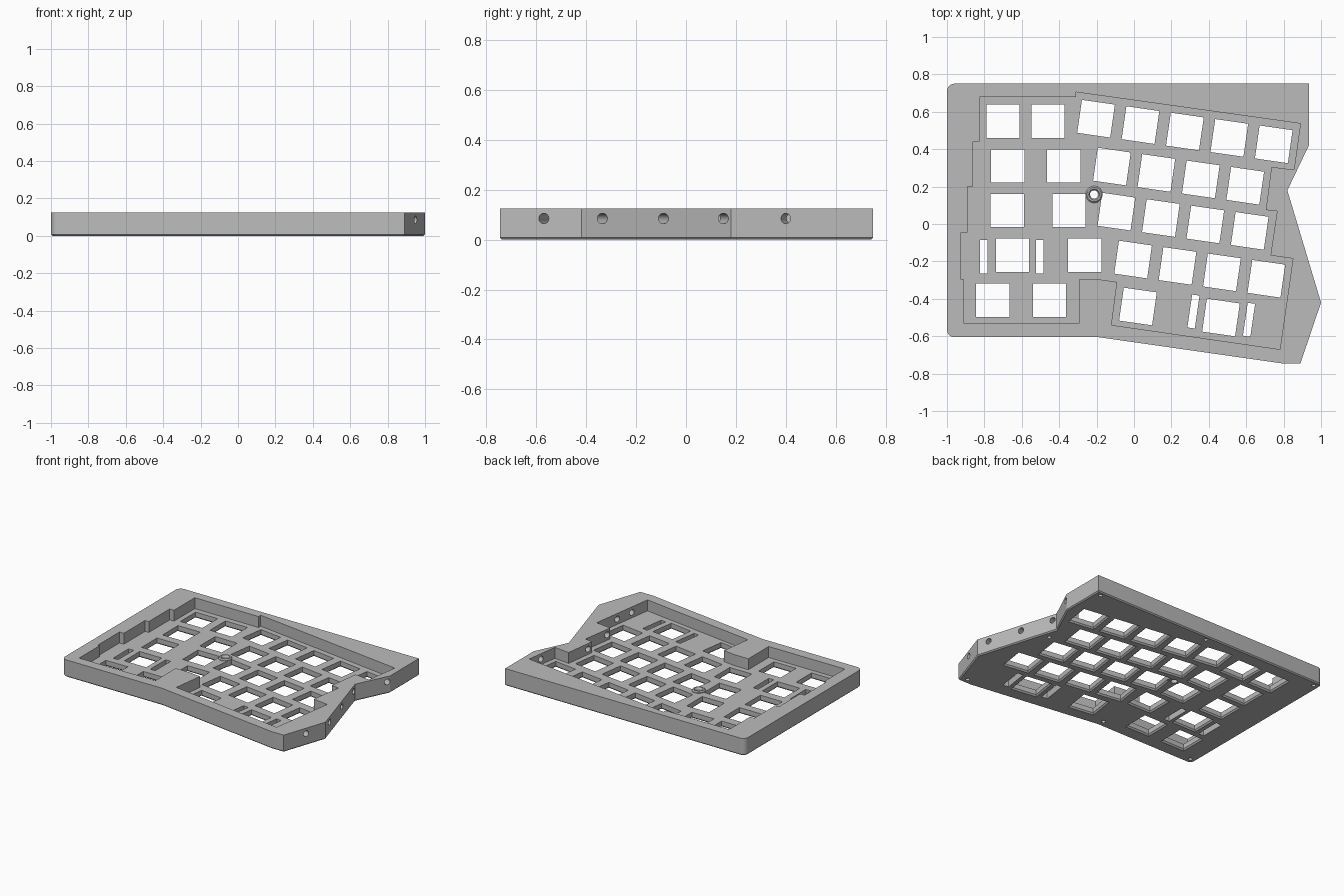
import bpy, bmesh
from math import radians, cos, sin
from mathutils import Vector, Matrix

HEIGHT, FLOOR, KEY, PITCH = 0.125, 0.045, 0.178, 0.24
TILT = radians(-8.2)

if "Cube" in bpy.data.objects:
    bpy.data.objects.remove(bpy.data.objects["Cube"])

grey = bpy.data.materials.new("case_grey")
grey.use_nodes = True
grey.diffuse_color = (0.5, 0.5, 0.5, 1)
grey.node_tree.nodes["Principled BSDF"].inputs["Base Color"].default_value = (0.5, 0.5, 0.5, 1)


def make(name, bm):
    bmesh.ops.recalc_face_normals(bm, faces=bm.faces)
    mesh = bpy.data.meshes.new(name)
    bm.to_mesh(mesh)
    bm.free()
    mesh.materials.append(grey)
    obj = bpy.data.objects.new(name, mesh)
    bpy.context.collection.objects.link(obj)
    return obj


def prism(bm, points, low, high):
    base = bm.faces.new([bm.verts.new((x, y, low)) for x, y in points])
    top = bmesh.ops.extrude_face_region(bm, geom=[base])["geom"]
    verts = [v for v in top if isinstance(v, bmesh.types.BMVert)]
    bmesh.ops.translate(bm, verts=verts, vec=(0, 0, high - low))


def loft(bm, rings):
    """Skin a stack of equal-length rings and cap both ends."""
    loops = [[bm.verts.new(p) for p in ring] for ring in rings]
    for a, b in zip(loops, loops[1:]):
        for i in range(len(a)):
            j = (i + 1) % len(a)
            bm.faces.new((a[i], a[j], b[j], b[i]))
    bm.faces.new(loops[0])
    bm.faces.new(loops[-1])


def opening(bm, x, y, angle, width=KEY):
    """Rectangular cutter, flared slightly at the underside."""
    turn = Matrix.Rotation(angle, 3, 'Z')
    rings = []
    for z, flare in ((-0.01, 0.02), (0.01, 0), (0.1, 0)):
        w, d = width / 2 + flare, KEY / 2 + flare
        if width < KEY:
            w, d = width / 2 + flare / 4, KEY / 2 + flare / 4
        rings.append([Vector((x, y, z)) + turn @ Vector((a * w, b * d, 0))
                      for a, b in ((-1, -1), (1, -1), (1, 1), (-1, 1))])
    loft(bm, rings)


def turned(bm, x, y, profile, sides=32):
    """Solid of revolution from (radius, height) pairs."""
    turns = [i * radians(360) / sides for i in range(sides)]
    loft(bm, [[(x + r * cos(t), y + r * sin(t), z) for t in turns] for r, z in profile])


def boolean(target, tool, operation):
    mod = target.modifiers.new(operation, 'BOOLEAN')
    mod.operation, mod.solver, mod.object = operation, 'EXACT', tool
    bpy.context.view_layer.objects.active = target
    bpy.ops.object.modifier_apply(modifier=mod.name)
    bpy.data.objects.remove(tool)


# Outer body with rounded left corners and a chamfered underside
outline = [(-1, 0.75), (-1, -0.605), (-0.19, -0.605), (0.79, -0.745), (0.89, -0.745),
           (1, -0.42), (0.82, 0.18), (0.935, 0.42), (0.935, 0.75)]
bm = bmesh.new()
prism(bm, outline, 0, HEIGHT)
corners = [e for e in bm.edges if all(v.co.x < -0.99 for v in e.verts)
           and abs(e.verts[0].co.z - e.verts[1].co.z) > 0.1]
bmesh.ops.bevel(bm, geom=corners, offset=0.04, segments=6, profile=0.5, affect='EDGES')
under = [e for e in bm.edges if all(v.co.z < 0.001 for v in e.verts)]
bmesh.ops.bevel(bm, geom=under, offset=0.008, segments=1, affect='EDGES')
case = make("keyboard_case", bm)

# Stepped cavity following the staggered key rows
cavity = [(-0.825, 0.68), (-0.31, 0.68), (-0.31, 0.705), (0.89, 0.537), (0.855, 0.29),
          (0.735, 0.305), (0.705, 0.075), (0.765, 0.068), (0.73, -0.168), (0.85, -0.185),
          (0.78, -0.67), (-0.12, -0.54), (-0.09, -0.31), (-0.18, -0.297), (-0.295, -0.297),
          (-0.295, -0.532), (-0.91, -0.532), (-0.91, -0.297), (-0.925, -0.297),
          (-0.925, -0.045), (-0.89, -0.045), (-0.89, 0.2), (-0.86, 0.2), (-0.86, 0.44),
          (-0.825, 0.44)]
bm = bmesh.new()
prism(bm, cavity, FLOOR, HEIGHT + 0.1)
boolean(case, make("cavity_cutter", bm), 'DIFFERENCE')

# Key openings: straight group, tilted rows, and narrow stabiliser slots
bm = bmesh.new()
straight_rows = [(0.55, -0.7, -0.46), (0.31, -0.675, -0.375), (0.072, -0.677, -0.347),
                 (-0.167, -0.65, -0.263), (-0.408, -0.755, -0.452)]
for y, *columns in straight_rows:
    for x in columns:
        opening(bm, x, y, 0)
tilted_rows = [(-0.203, 0.563, 5), (-0.118, 0.307, 4), (-0.094, 0.066, 4),
               (-0.005, -0.19, 4), (0.021, -0.441, 1), (0.465, -0.5, 1)]
for x, y, count in tilted_rows:
    for i in range(count):
        opening(bm, x + i * PITCH * cos(TILT), y + i * PITCH * sin(TILT), TILT)
for x, y, angle in ((-0.803, -0.175, 0), (-0.503, -0.175, 0),
                    (0.318, -0.468, TILT), (0.615, -0.512, TILT)):
    opening(bm, x, y, angle, 0.04)
boolean(case, make("key_cutter", bm), 'DIFFERENCE')

# Central screw boss
boss = (-0.213, 0.158)
bm = bmesh.new()
turned(bm, *boss, [(0.045, 0.004), (0.045, FLOOR + 0.005), (0.038, FLOOR + 0.012)])
boolean(case, make("screw_boss", bm), 'UNION')

# Boss hole and blind screw holes in the underside
bm = bmesh.new()
turned(bm, *boss, [(0.022, -0.02), (0.022, FLOOR), (0.034, FLOOR + 0.02)])
for x, y in ((0.89, 0.715), (-0.02, 0.715), (-0.955, 0.71), (-0.955, -0.56),
             (-0.198, -0.55), (0.795, 0.075), (0.85, -0.7)):
    turned(bm, x, y, [(0.014, -0.02), (0.014, 0.08)], 20)
boolean(case, make("screw_cutter", bm), 'DIFFERENCE')

# Round holes through the right wall, square to each facet
bm = bmesh.new()
facets = [(outline[4], outline[5], (-0.57,)), (outline[5], outline[6], (-0.335, -0.09, 0.15)),
          (outline[6], outline[7], (0.4,))]
for a, b, heights in facets:
    a, b = Vector(a), Vector(b)
    normal = Vector((b.y - a.y, a.x - b.x, 0)).normalized()
    for y in heights:
        hit = a.lerp(b, (y - a.y) / (b.y - a.y))
        centre = Vector((hit.x, y, 0.085)) - normal * 0.07
        place = Matrix.Translation(centre) @ normal.to_track_quat('Z', 'Y').to_matrix().to_4x4()
        bmesh.ops.create_cone(bm, cap_ends=True, segments=24, radius1=0.021, radius2=0.021,
                              depth=0.24, matrix=place)
boolean(case, make("side_hole_cutter", bm), 'DIFFERENCE')

# Smooth the round features, keep the flat edges crisp
bpy.ops.object.select_all(action='DESELECT')
case.select_set(True)
bpy.context.view_layer.objects.active = case
bpy.ops.object.shade_smooth_by_angle(angle=radians(25))
